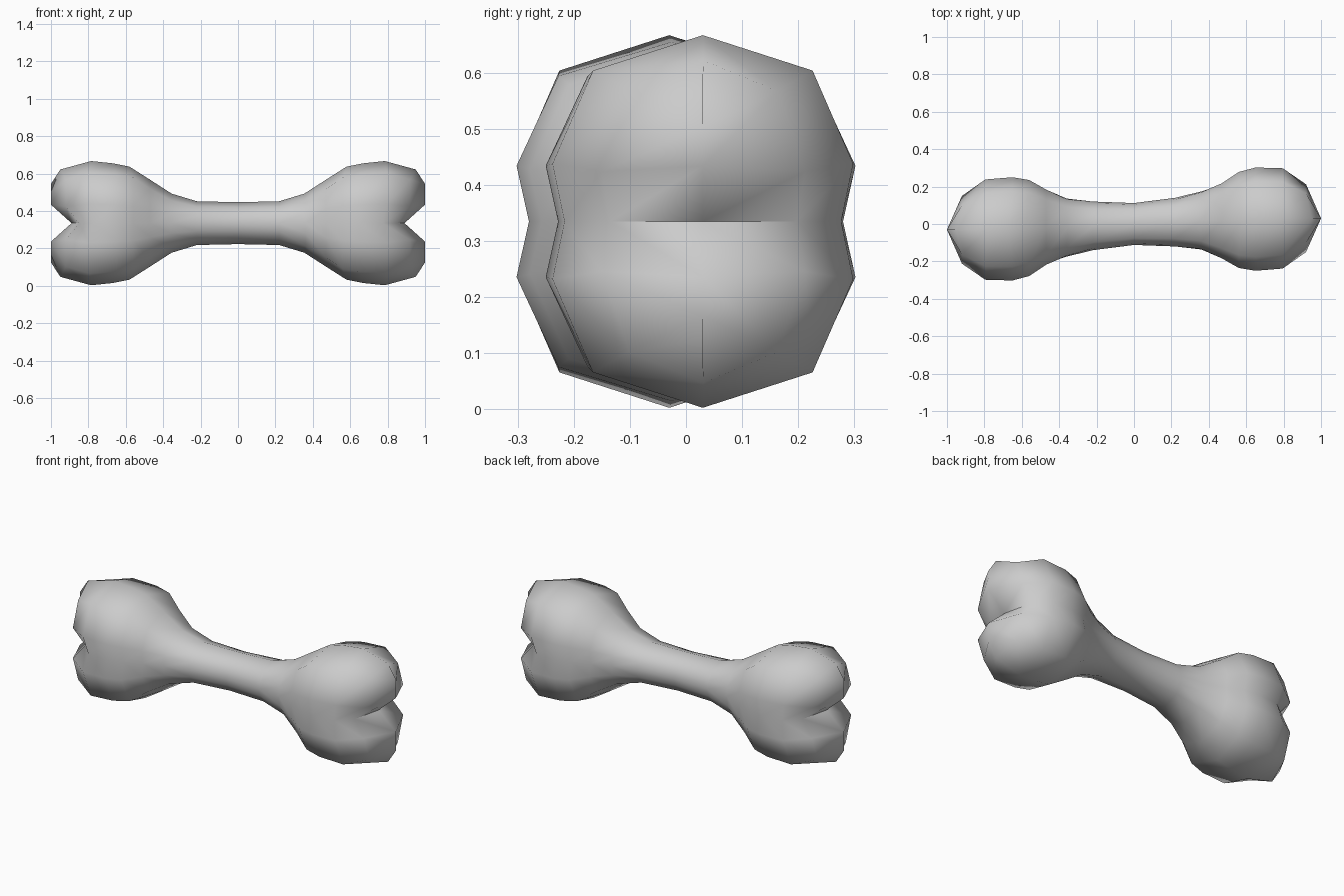
import bpy, bmesh, math
from mathutils import Vector

if "Cube" in bpy.data.objects:
    bpy.data.objects.remove(bpy.data.objects["Cube"])

ZM = 0.333  # height of the bone's horizontal symmetry plane

# Section templates (width factor, height factor) from mid-plane to crown:
# round shaft, full knob, knob tip
TEMPLATES = [
    [(1.0, 0.0), (0.93, 0.36), (0.68, 0.75), (0.0, 1.0)],
    [(0.92, 0.0), (1.0, 0.31), (0.73, 0.81), (0.0, 1.0)],
    [(1.0, 0.0), (1.0, 0.47), (1.0, 0.80), (1.0, 1.0)],
]

# Stations from bone centre to tip: x, y min, y max, height, template, mid-plane x, crown x
STATIONS = [
    (0.00, -0.112, 0.112, 0.112, 0.0, 0.00, 0.00),
    (0.22, -0.120, 0.140, 0.117, 0.0, 0.22, 0.22),
    (0.36, -0.140, 0.178, 0.158, 0.3, 0.36, 0.355),
    (0.47, -0.188, 0.222, 0.232, 0.7, 0.47, 0.47),
    (0.56, -0.235, 0.278, 0.302, 1.0, 0.56, 0.58),
    (0.65, -0.250, 0.302, 0.320, 1.0, 0.65, 0.67),
    (0.795, -0.238, 0.298, 0.332, 1.0, 0.775, 0.785),
    (0.92, -0.150, 0.212, 0.287, 1.0, 0.85, 0.95),
    (1.00, 0.030, 0.030, 0.210, 2.0, 0.89, 1.00),
]


def section(x, y0, y1, h, t, xm, xc):
    """Arch of seven points over the bone at one station."""
    i = min(int(t), 1)
    f = t - i
    prof = [(a[0] + (b[0] - a[0]) * f, a[1] + (b[1] - a[1]) * f)
            for a, b in zip(TEMPLATES[i], TEMPLATES[i + 1])]
    c, r = (y0 + y1) / 2, (y1 - y0) / 2
    xs = [xm, x, x, xc]
    left = [Vector((xs[k], c - r * w, h * z)) for k, (w, z) in enumerate(prof)]
    right = [Vector((xs[k], c + r * w, h * z)) for k, (w, z) in enumerate(prof[:3])]
    return left + right[::-1]


# Four copies of the quarter: mirrored in z, turned half way round z
bm = bmesh.new()
rings = [section(*s) for s in STATIONS]
for turn in (1, -1):
    for flip in (1, -1):
        grid = [[bm.verts.new((p.x * turn, p.y * turn, ZM + p.z * flip)) for p in r]
                for r in rings]
        for a, b in zip(grid, grid[1:]):
            for j in range(len(a) - 1):
                bm.faces.new((a[j], b[j], b[j + 1], a[j + 1]))
bmesh.ops.remove_doubles(bm, verts=bm.verts, dist=0.0005)
bmesh.ops.recalc_face_normals(bm, faces=bm.faces)

mesh = bpy.data.meshes.new("bone")
bm.to_mesh(mesh)
bm.free()
bone = bpy.data.objects.new("bone", mesh)
bpy.context.collection.objects.link(bone)
bone.location.z = 0.002

# Smooth shading with a sharp notch between the knobs
bpy.context.view_layer.objects.active = bone
bone.select_set(True)
bpy.ops.object.shade_smooth_by_angle(angle=math.radians(65))
